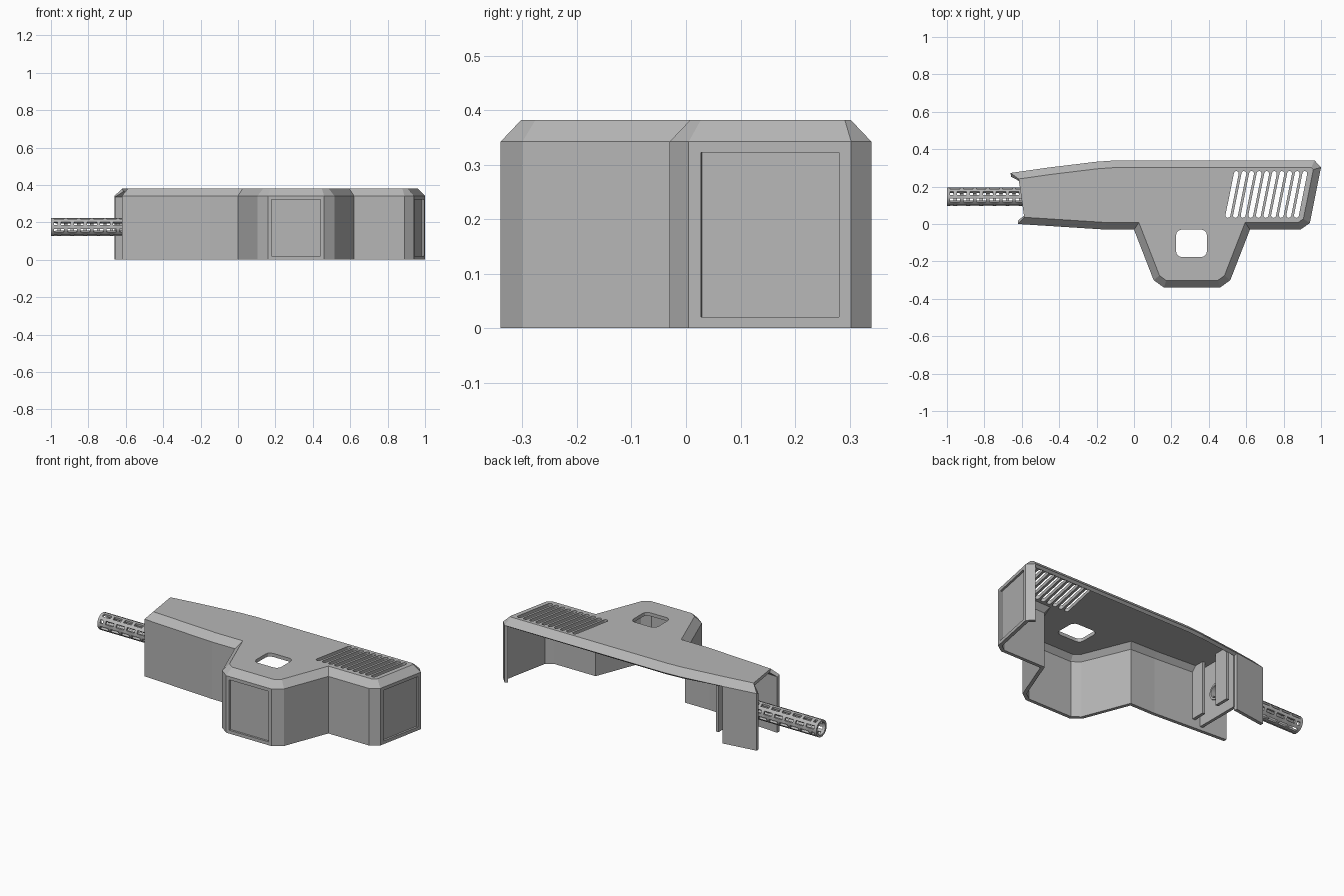
import bpy, bmesh, math
from mathutils import Vector

if "Cube" in bpy.data.objects:
    bpy.data.objects.remove(bpy.data.objects["Cube"])

grey = bpy.data.materials.new("plain grey")
grey.use_nodes = True
grey.diffuse_color = (0.47, 0.47, 0.47, 1)
grey.node_tree.nodes["Principled BSDF"].inputs["Base Color"].default_value = grey.diffuse_color


def make_object(name, bm, recalc=True):
    if recalc:
        bmesh.ops.recalc_face_normals(bm, faces=bm.faces)
    mesh = bpy.data.meshes.new(name)
    bm.to_mesh(mesh)
    bm.free()
    mesh.materials.append(grey)
    obj = bpy.data.objects.new(name, mesh)
    bpy.context.collection.objects.link(obj)
    return obj


def prism(bm, points, direction):
    """Closed solid made by sweeping a flat polygon along a direction."""
    base = [bm.verts.new(p) for p in points]
    end = [bm.verts.new(Vector(p) + Vector(direction)) for p in points]
    bm.faces.new(base)
    bm.faces.new(end)
    for i in range(len(base)):
        j = (i + 1) % len(base)
        bm.faces.new((base[i], base[j], end[j], end[i]))


def upright(bm, plan, low, high):
    prism(bm, [(x, y, low) for x, y in plan], (0, 0, high - low))


def arc(cx, cy, r, start, stop, steps):
    angles = [math.radians(start + (stop - start) * i / steps) for i in range(steps + 1)]
    return [(cx + r * math.cos(a), cy + r * math.sin(a)) for a in angles]


def inset(plan, amount):
    """Move every edge of a counter-clockwise outline inwards."""
    pts = [Vector(p) for p in plan]
    result = []
    for i, p in enumerate(pts):
        a = (p - pts[i - 1]).normalized()
        b = (pts[(i + 1) % len(pts)] - p).normalized()
        na, nb = Vector((-a.y, a.x)), Vector((-b.y, b.x))
        result.append(p + (na + nb) * amount / (1 + na.dot(nb)))
    return result


def apply_all(obj):
    bpy.context.view_layer.objects.active = obj
    for mod in list(obj.modifiers):
        bpy.ops.object.modifier_apply(modifier=mod.name)


def cut(obj, bm):
    cutter = make_object("cutter", bm)
    cutter.hide_render = True
    mod = obj.modifiers.new("cut", 'BOOLEAN')
    mod.operation, mod.solver, mod.object = 'DIFFERENCE', 'EXACT', cutter
    apply_all(obj)
    bpy.data.objects.remove(cutter)


# Housing: chamfered shell, open below, at the cable end and along most of the back
end_front, end_back = Vector((0.94, 0.005)), Vector((1.0, 0.303))
outline = [(-0.62, 0), (-0.15, -0.03), (0, -0.03), (0.105, -0.3), (0.16, -0.34),
           (0.46, -0.34), (0.515, -0.3), (0.62, -0.03), (0.89, -0.03),
           end_front[:], end_back[:], (0.965, 0.34), (-0.1, 0.34), (-0.2, 0.333),
           (-0.455, 0.302), (-0.66, 0.273)]
count = len(outline)
open_walls = (11, 12, 13)
bm = bmesh.new()
rings = []
for plan, z in ((outline, 0), (outline, 0.342), (inset(outline, 0.038), 0.382)):
    rings.append([bm.verts.new((p[0], p[1], z)) for p in plan])
for i in range(count - 1):
    j = i + 1
    for level in (0, 1):
        if level == 1 or i not in open_walls:
            low, high = rings[level], rings[level + 1]
            bm.faces.new((low[i], low[j], high[j], high[i]))
bm.faces.new(rings[2])
bmesh.ops.delete(bm, geom=[v for v in bm.verts if not v.link_faces], context='VERTS')
housing = make_object("housing", bm, recalc=False)
wall = housing.modifiers.new("wall", 'SOLIDIFY')
wall.thickness, wall.offset, wall.use_even_offset = 0.02, -1, True
apply_all(housing)

# Openings in the housing: window, vent slots and two shallow wall recesses
bm = bmesh.new()
window = []
for cx, cy, start in ((0.36, -0.06, 0), (0.255, -0.06, 90), (0.255, -0.147, 180), (0.36, -0.147, 270)):
    window += arc(cx, cy, 0.03, start, start + 90, 3)
upright(bm, window, 0.3, 0.5)
lean = math.degrees(math.atan2(0.23, 0.045))
for i in range(10):
    x = 0.502 + i * 0.0407
    slot = arc(x, 0.046, 0.013, lean + 90, lean + 270, 6)
    slot += arc(x + 0.045, 0.27, 0.013, lean - 90, lean + 90, 6)
    upright(bm, slot, 0.3, 0.5)
depth = 0.012
upright(bm, [(0.18, -0.36), (0.44, -0.36), (0.44, depth - 0.34), (0.18, depth - 0.34)], 0.02, 0.322)
along = end_back - end_front
out = Vector((along.y, -along.x)).normalized()
near, far = end_front + along * 0.074, end_front + along * 0.925
upright(bm, [near - out * depth, near + out * 0.03, far + out * 0.03, far - out * depth], 0.02, 0.322)
cut(housing, bm)

# Cable clamp plate with a round hole
bm = bmesh.new()
profile = [(0, 0.02), (0, 0.34), (0.03, 0.368), (0.255, 0.368), (0.285, 0.34), (0.285, 0.02)]
prism(bm, [(-0.465, y, z) for y, z in profile], (0.018, 0, 0))
clamp = make_object("clamp_plate", bm)
bm = bmesh.new()
prism(bm, [(-0.5, y, z) for y, z in arc(0.145, 0.175, 0.042, 0, 345, 23)], (0.1, 0, 0))
cut(clamp, bm)

# Guide ribs beside the hole
front_rib = [(0, 0.05), (0, 0.335), (0.03, 0.366), (0.09, 0.366), (0.09, 0.05)]
for name, mirrored in (("front_guide_rib", False), ("back_guide_rib", True)):
    bm = bmesh.new()
    prism(bm, [(-0.415, 0.285 - y if mirrored else y, z) for y, z in front_rib], (0.018, 0, 0))
    make_object(name, bm)

# Cable sleeve: hollow tube with staggered slits
sides, steps = 16, 32
bm = bmesh.new()
circle = [(0.145 + 0.05 * math.cos(a), 0.175 + 0.05 * math.sin(a))
          for a in [math.tau * (i + 0.5) / sides for i in range(sides)]]
tube = [[bm.verts.new((-1 + 0.0175 * s, y, z)) for y, z in circle] for s in range(steps + 1)]
for s in range(steps):
    for i in range(sides):
        j = (i + 1) % sides
        solid_ring = s in (0, steps - 1)
        bridge = (s + (i // 2 % 2) * 2) % 4 == 0
        if solid_ring or i % 2 or bridge:
            bm.faces.new((tube[s][i], tube[s][j], tube[s + 1][j], tube[s + 1][i]))
sleeve = make_object("cable_sleeve", bm)
wall = sleeve.modifiers.new("wall", 'SOLIDIFY')
wall.thickness, wall.offset = 0.012, -1
apply_all(sleeve)
bpy.ops.object.select_all(action='DESELECT')
sleeve.select_set(True)
bpy.context.view_layer.objects.active = sleeve
bpy.ops.object.shade_smooth_by_angle()
